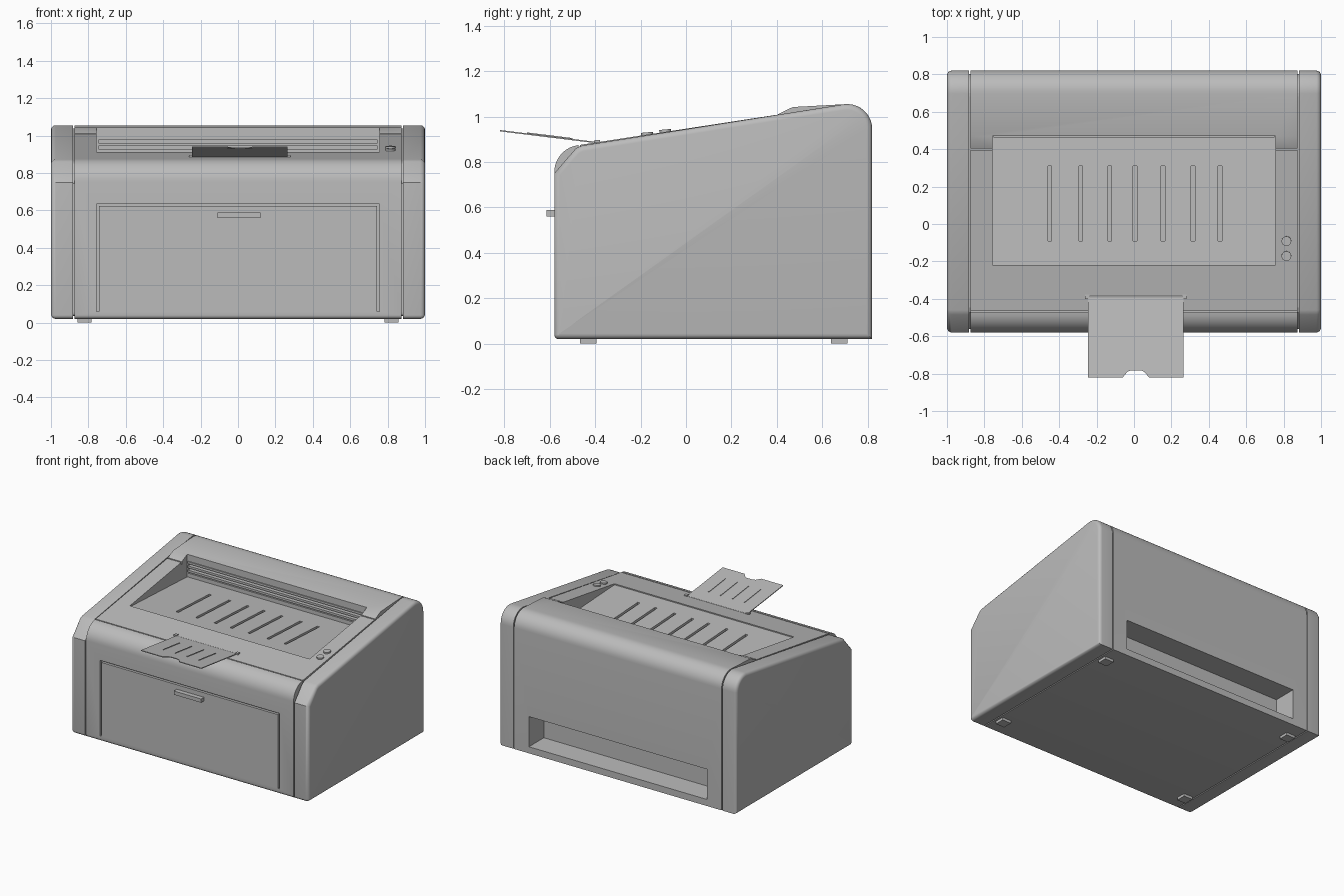
import bpy, bmesh, math
from mathutils import Matrix, Vector

cube = bpy.data.objects.get("Cube")
if cube:
    bpy.data.objects.remove(cube, do_unlink=True)

grey = bpy.data.materials.new("light grey plastic")
grey.use_nodes = True
grey.diffuse_color = (0.5, 0.5, 0.5, 1)
grey.node_tree.nodes["Principled BSDF"].inputs["Base Color"].default_value = (0.5, 0.5, 0.5, 1)


def finish(name, bm):
    bmesh.ops.recalc_face_normals(bm, faces=bm.faces)
    me = bpy.data.meshes.new(name)
    bm.to_mesh(me)
    bm.free()
    me.materials.append(grey)
    ob = bpy.data.objects.new(name, me)
    bpy.context.collection.objects.link(ob)
    return ob


def smooth(ob):
    bpy.ops.object.select_all(action='DESELECT')
    ob.select_set(True)
    bpy.context.view_layer.objects.active = ob
    bpy.ops.object.shade_smooth_by_angle(angle=math.radians(35))


def prism(name, pts, x0, x1, bevel_x=None, width=0.025):
    """Extrude a (y, z) profile along x, optionally rounding one end rim."""
    bm = bmesh.new()
    face = bm.faces.new([bm.verts.new((x0, y, z)) for y, z in pts])
    ext = bmesh.ops.extrude_face_region(bm, geom=[face])
    moved = [g for g in ext["geom"] if isinstance(g, bmesh.types.BMVert)]
    bmesh.ops.translate(bm, verts=moved, vec=(x1 - x0, 0, 0))
    if bevel_x is not None:
        rim = [e for e in bm.edges if all(abs(v.co.x - bevel_x) < 1e-4 for v in e.verts)]
        bmesh.ops.bevel(bm, geom=rim, offset=width, segments=4, profile=0.5, affect='EDGES')
    return finish(name, bm)


def boxes(name, items):
    """Boxes given as (x0, x1, y0, y1, z0, z1)."""
    bm = bmesh.new()
    for x0, x1, y0, y1, z0, z1 in items:
        m = Matrix.Translation(((x0 + x1) / 2, (y0 + y1) / 2, (z0 + z1) / 2))
        m = m @ Matrix.Diagonal((x1 - x0, y1 - y0, z1 - z0, 1))
        bmesh.ops.create_cube(bm, size=1, matrix=m)
    return finish(name, bm)


def rod(name, p0, p1, r, sides=16):
    p0, p1 = Vector(p0), Vector(p1)
    bm = bmesh.new()
    m = Matrix.Translation((p0 + p1) / 2) @ (p1 - p0).to_track_quat('Z', 'Y').to_matrix().to_4x4()
    bmesh.ops.create_cone(bm, cap_ends=True, segments=sides, radius1=r, radius2=r,
                          depth=(p1 - p0).length, matrix=m)
    ob = finish(name, bm)
    smooth(ob)
    return ob


def cut(ob, cutter):
    cutter.hide_render = True
    mod = ob.modifiers.new("cut", 'BOOLEAN')
    mod.operation, mod.solver, mod.object = 'DIFFERENCE', 'EXACT', cutter
    bpy.context.view_layer.objects.active = ob
    bpy.ops.object.modifier_apply(modifier=mod.name)
    bpy.data.objects.remove(cutter, do_unlink=True)


def arc(cy, cz, r, a0, a1, n):
    angles = [math.radians(a0 + (a1 - a0) * i / n) for i in range(n + 1)]
    return [(cy + r * math.cos(a), cz + r * math.sin(a)) for a in angles]


def top_z(y):
    return 0.873 + 0.159 * (y + 0.45)


def floor_z(y):
    return 0.905 - 0.05 * (y + 0.22)


# Side profiles: rounded front for the middle, chamfered front for the side panels
bottom = [(0.82, 0.02)] + arc(-0.56, 0.04, 0.02, 270, 180, 4)
back = arc(0.71, 0.945, 0.11, 97, 0, 10)
middle = bottom + arc(-0.46, 0.755, 0.12, 180, 98, 10) + [(0.40, 1.008), (0.47, 1.042)] + back
side = bottom + [(-0.58, 0.75), (-0.485, 0.86), (-0.46, 0.872)] + back
seam = [(0.12 + (y - 0.12) * 0.975, 0.5 + (z - 0.5) * 0.97) for y, z in side]

body = prism("main_body", middle, -0.874, 0.874)
for s, label in ((1, "left"), (-1, "right")):
    smooth(prism(label + "_side_panel", side, s * 0.882, s, bevel_x=s))
    prism(label + "_seam", seam, s * 0.872, s * 0.884)

# Output tray sunk into the top, with an exit slot in its back wall
cut(body, prism("tray_cutter", [(-0.22, floor_z(-0.22)), (0.47, floor_z(0.47)), (0.47, 1.3), (-0.22, 1.3)],
                -0.757, 0.757))
cut(body, boxes("slot_cutter", [(-0.745, 0.745, 0.44, 0.53, 0.9, 0.99)]))
for i in range(3):
    z = 0.912 + i * 0.032
    boxes("exit_rail", [(-0.75, 0.75, 0.462, 0.5, z, z + 0.016)])

# Grooves in the tray floor
grooves = (-0.45, -0.285, -0.13, 0.005, 0.155, 0.315, 0.46)
cut(body, boxes("groove_cutter", [(x - 0.01, x + 0.01, -0.09, 0.31, 0.86, 0.96) for x in grooves]))

# Seams across the top and beside the rear cover
cut(body, boxes("front_seam_cutter", [(-0.9, 0.9, -0.474, -0.466, 0.86, 0.9)]))
cut(body, boxes("cover_seam_cutter", [(s * 0.82 - 0.07, s * 0.82 + 0.07, 0.396, 0.404, 0.99, 1.1)
                                      for s in (-1, 1)]))

# Front door recess and rear opening
cut(body, boxes("door_cutter", [(-0.757, 0.757, -0.7, -0.56, 0.06, 0.635)]))
cut(body, boxes("rear_cutter", [(-0.75, 0.75, 0.64, 0.9, 0.07, 0.3)]))
smooth(body)
boxes("front_door", [(-0.744, 0.744, -0.58, -0.55, 0.06, 0.622)])
boxes("door_handle", [(-0.11, 0.12, -0.615, -0.57, 0.56, 0.588)])

# Control buttons
for y in (-0.09, -0.17):
    z = top_z(y)
    rod("button", (0.815, y, z - 0.01), (0.815 - 0.0, y - 0.002, z + 0.013), 0.026, 24)

# Paper stop flap with a thumb notch, tilted up towards the front
outline = [(-0.245, -0.39), (-0.245, -0.82), (-0.06, -0.82), (-0.035, -0.79), (-0.015, -0.782),
           (0.035, -0.782), (0.055, -0.79), (0.08, -0.82), (0.265, -0.82), (0.265, -0.39)]


def flap_z(y):
    return 0.882 - (y + 0.39) * 0.123


bm = bmesh.new()
face = bm.faces.new([bm.verts.new((x, y, flap_z(y))) for x, y in outline])
ext = bmesh.ops.extrude_face_region(bm, geom=[face])
bmesh.ops.translate(bm, verts=[g for g in ext["geom"] if isinstance(g, bmesh.types.BMVert)],
                    vec=(0, 0, 0.006))
finish("paper_flap", bm)
for x in (-0.14, -0.04, 0.06, 0.16):
    ends = [(-0.7, flap_z(-0.7)), (-0.5, flap_z(-0.5))]
    prism("flap_rib", [(y, z + 0.004) for y, z in ends] + [(y, z + 0.01) for y, z in ends[::-1]],
          x - 0.003, x + 0.003)
rod("flap_hinge", (-0.25, -0.39, 0.884), (0.27, -0.39, 0.884), 0.006)
for x in (-0.25, 0.27):
    boxes("hinge_knob", [(x - 0.012, x + 0.012, -0.402, -0.378, 0.87, 0.896)])

# Feet
for x in (-0.82, 0.82):
    for y in (-0.43, 0.675):
        boxes("foot", [(x - 0.037, x + 0.037, y - 0.037, y + 0.037, 0, 0.03)])
